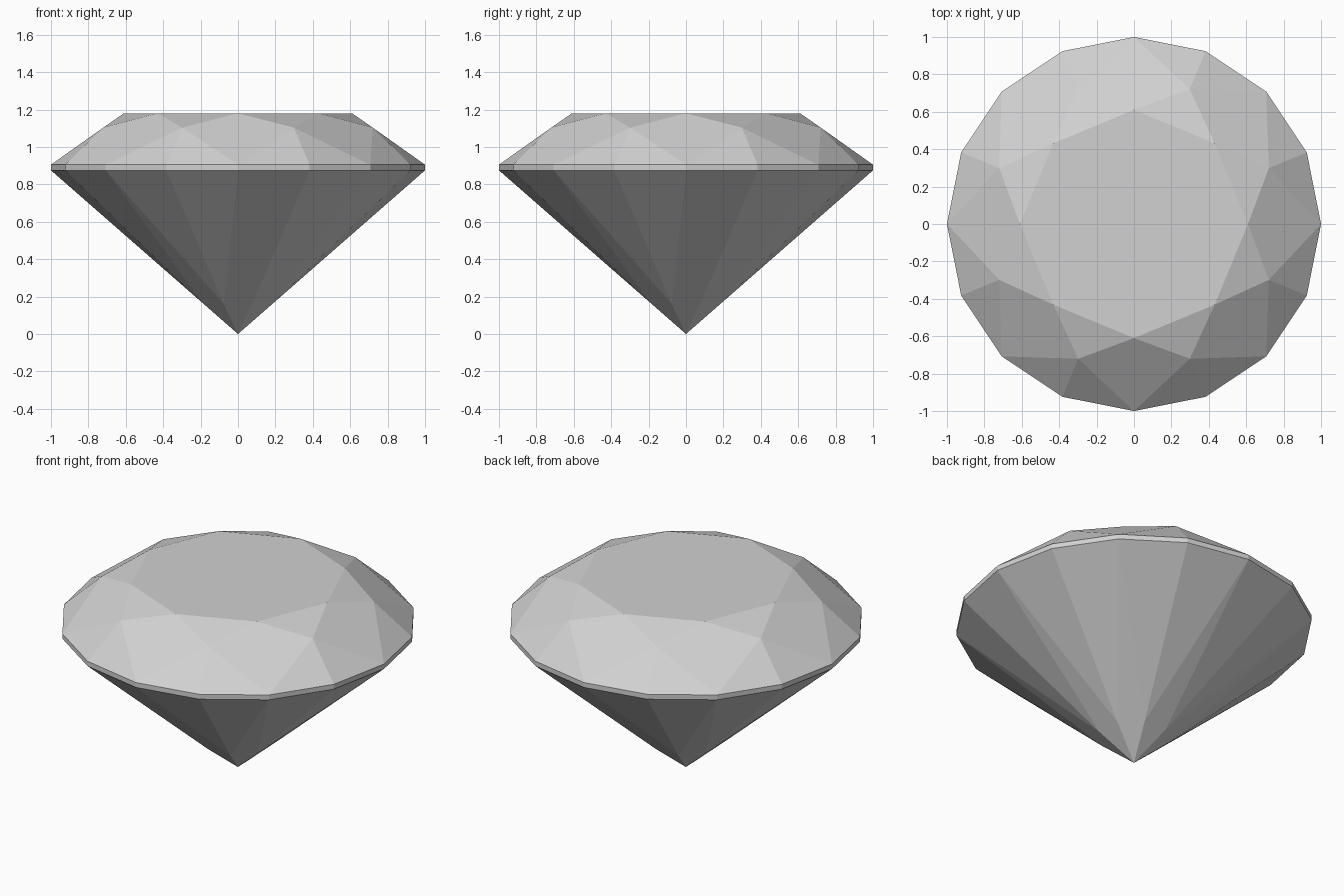
import bpy
from math import sin, cos, pi

cube = bpy.data.objects.get("Cube")
if cube:
    bpy.data.objects.remove(cube, do_unlink=True)

SIDES = 8
GIRDLE_TOP, GIRDLE_BOTTOM = 0.905, 0.875

# Single pale grey material
gem_grey = bpy.data.materials.new("pale_grey")
gem_grey.use_nodes = True
colour = (0.64, 0.64, 0.64, 1)
gem_grey.diffuse_color = colour
gem_grey.node_tree.nodes["Principled BSDF"].inputs["Base Color"].default_value = colour


def ring(count, radius, z, turn=0.0):
    """Points evenly spaced on a circle, turned by a fraction of a step."""
    step = 2 * pi / count
    return [(radius * cos((i + turn) * step), radius * sin((i + turn) * step), z)
            for i in range(count)]


def add_part(name, verts, faces):
    mesh = bpy.data.meshes.new(name)
    mesh.from_pydata(verts, [], faces)
    mesh.materials.append(gem_grey)
    mesh.update()
    part = bpy.data.objects.new(name, mesh)
    bpy.context.collection.objects.link(part)
    return part


# Crown: flat table, star triangles, kites and upper girdle triangles
T, M, G = 0, SIDES, 2 * SIDES
verts = (ring(SIDES, 0.61, 1.18) + ring(SIDES, 0.78, 1.103, 0.5)
         + ring(2 * SIDES, 1, GIRDLE_TOP))
faces = [list(range(SIDES))]
for i in range(SIDES):
    after, before = (i + 1) % SIDES, (i - 1) % SIDES
    faces += [
        (T + i, M + i, T + after),
        (T + i, M + before, G + 2 * i, M + i),
        (M + i, G + 2 * i, G + 2 * i + 1),
        (M + i, G + 2 * i + 1, G + 2 * after),
    ]
add_part("crown", verts, faces)

# Girdle: thin upright band
n = 2 * SIDES
add_part("girdle", ring(n, 1, GIRDLE_BOTTOM) + ring(n, 1, GIRDLE_TOP),
         [(i, (i + 1) % n, n + (i + 1) % n, n + i) for i in range(n)])

# Pavilion: long lower girdle triangles and kites meeting at the tip
L, G, TIP = 0, SIDES, 3 * SIDES
low_radius = 0.2
low_z = GIRDLE_BOTTOM * low_radius * cos(pi / SIDES)
verts = (ring(SIDES, low_radius, low_z, 0.5)
         + ring(2 * SIDES, 1, GIRDLE_BOTTOM) + [(0, 0, 0)])
faces = []
for i in range(SIDES):
    after, before = (i + 1) % SIDES, (i - 1) % SIDES
    faces += [
        (TIP, L + i, G + 2 * i, L + before),
        (L + i, G + 2 * i + 1, G + 2 * i),
        (L + i, G + 2 * after, G + 2 * i + 1),
    ]
add_part("pavilion", verts, faces)
